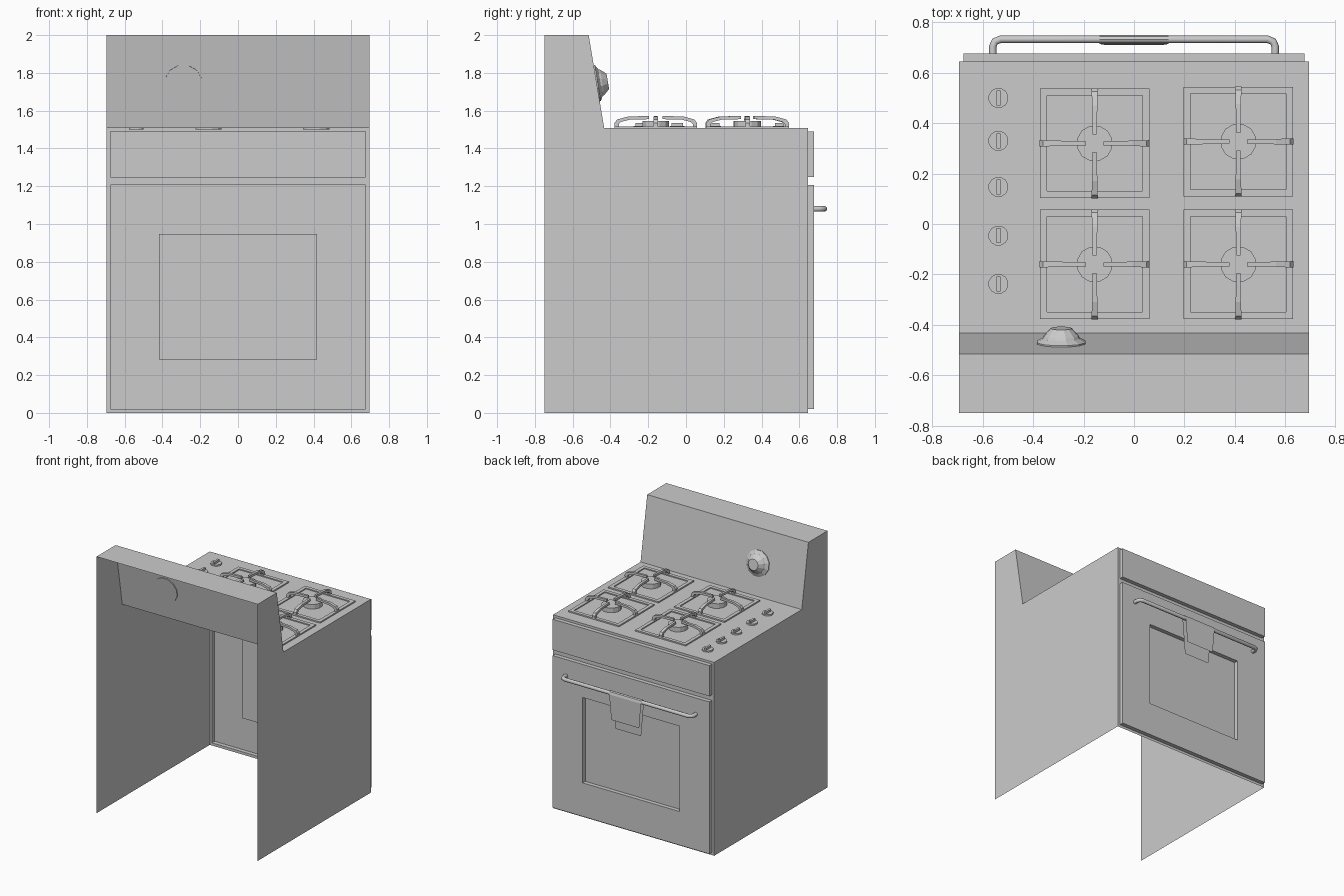
import bpy, bmesh
from math import pi, radians
from mathutils import Matrix, Vector

if "Cube" in bpy.data.objects:
    bpy.data.objects.remove(bpy.data.objects["Cube"])

TOP = 1.507          # cooktop height
FRONT = 0.645        # body front plane (door side faces +y)
PANEL = 0.677        # door / drawer face plane


def finish(name, bm, fix=True):
    bmesh.ops.remove_doubles(bm, verts=bm.verts, dist=0.0001)
    if fix:
        bmesh.ops.recalc_face_normals(bm, faces=bm.faces)
    me = bpy.data.meshes.new(name)
    bm.to_mesh(me)
    bm.free()
    ob = bpy.data.objects.new(name, me)
    bpy.context.collection.objects.link(ob)
    return ob


def loft(bm, rings, close=True, cap_end=True, cap_start=False):
    """Join successive point rings with quads."""
    rows = [[bm.verts.new(p) for p in r] for r in rings]
    n = len(rows[0])
    for a, b in zip(rows, rows[1:]):
        for i in range(n if close else n - 1):
            j = (i + 1) % n
            bm.faces.new((a[i], a[j], b[j], b[i]))
    if cap_end:
        bm.faces.new(rows[-1])
    if cap_start:
        bm.faces.new(rows[0][::-1])


def rect_xz(w, z0, z1, y):
    return [(w, y, z0), (-w, y, z0), (-w, y, z1), (w, y, z1)]


def square(cx, cy, h, z):
    return [(cx - h, cy - h, z), (cx + h, cy - h, z), (cx + h, cy + h, z), (cx - h, cy + h, z)]


def lathe(bm, profile, n, matrix, turn=0.0):
    """Faceted round solid from (radius, height) pairs."""
    rings = []
    for r, h in profile:
        rings.append([matrix @ (Matrix.Rotation(turn + 2 * pi * i / n, 3, 'Z') @ Vector((r, 0, 0))
                                + Vector((0, 0, h))) for i in range(n)])
    loft(bm, rings, cap_start=True)


# body shell: sides, cooktop and sloped backsplash, open at back and bottom
W = 0.695
bm = bmesh.new()
prof = [(-0.75, 0), (-0.75, 2), (-0.515, 2), (-0.433, TOP), (FRONT, TOP), (FRONT, 0)]
left = [bm.verts.new((-W, y, z)) for y, z in prof]
right = [bm.verts.new((W, y, z)) for y, z in prof]
bm.faces.new(left)
bm.faces.new(right[::-1])
for i in range(1, 4):
    bm.faces.new((left[i], right[i], right[i + 1], left[i + 1]))

# front wall: raised oven door with sunken window, raised drawer above
loft(bm, [rect_xz(W, 0, 1.228, FRONT), rect_xz(0.676, 0.021, 1.206, FRONT),
          rect_xz(0.676, 0.021, 1.206, PANEL), rect_xz(0.417, 0.283, 0.948, PANEL),
          rect_xz(0.417, 0.283, 0.948, FRONT)])
loft(bm, [rect_xz(W, 1.228, TOP, FRONT), rect_xz(0.676, 1.25, 1.489, FRONT),
          rect_xz(0.676, 1.25, 1.489, PANEL)])
finish("stove_body", bm)

# burners: tray rim, burner head and four curved grate arms
ARM = [(0.196, 1.51), (0.217, 1.51), (0.218, 1.535), (0.205, 1.553), (0.15, 1.568),
       (0.035, 1.573), (0.035, 1.555), (0.14, 1.552), (0.186, 1.54), (0.196, 1.528)]


def burner(label, cx, cy):
    bm = bmesh.new()
    loft(bm, [square(cx, cy, 0.2175, TOP), square(cx, cy, 0.2175, 1.517),
              square(cx, cy, 0.19, 1.517), square(cx, cy, 0.19, 1.509)])
    finish("burner_tray_" + label, bm)

    bm = bmesh.new()
    lathe(bm, [(0.072, 1.499), (0.072, 1.545)], 12,
          Matrix.Translation((cx, cy, 0)), pi / 12)
    finish("burner_head_" + label, bm)

    bm = bmesh.new()
    for k in range(4):
        m = Matrix.Translation((cx, cy, 0)) @ Matrix.Rotation(k * pi / 2, 4, 'Z')
        sides = [[m @ Vector((r, s * (0.007 + 0.025 * r), z)) for r, z in ARM] for s in (-1, 1)]
        loft(bm, sides, cap_start=True)
    finish("grate_" + label, bm)


burner("rear_left", -0.156, -0.16)
burner("front_left", -0.156, 0.32)
burner("rear_right", 0.414, -0.16)
burner("front_right", 0.414, 0.327)

# control knobs along one side of the cooktop
for i, y in enumerate((0.5, 0.33, 0.147, -0.046, -0.238)):
    bm = bmesh.new()
    lathe(bm, [(0.04, 1.5), (0.04, 1.518)], 12, Matrix.Translation((-0.538, y, 0)), pi / 12)
    bmesh.ops.create_cube(bm, size=1, matrix=Matrix.Translation((-0.538, y, 1.524))
                          @ Matrix.Diagonal((0.016, 0.06, 0.022, 1)))
    finish("control_knob_%d" % (i + 1), bm)

# timer dial standing out of the sloped backsplash
bm = bmesh.new()
tilt = Matrix.Translation((-0.289, -0.473, 1.745)) @ Matrix.Rotation(radians(-90 + 9.5), 4, 'X')
lathe(bm, [(0.1, -0.006), (0.1, 0.006), (0.075, 0.02), (0.07, 0.03), (0.042, 0.06)],
      12, tilt, pi / 12)
finish("timer_dial", bm)

# oven door handle: bent round bar
cu = bpy.data.curves.new("door_handle", 'CURVE')
cu.dimensions = '3D'
cu.bevel_depth = 0.015
cu.bevel_resolution = 2
cu.use_fill_caps = True
half = [(0.56, 0.672), (0.56, 0.705), (0.552, 0.724), (0.53, 0.733)]
path = [(-x, y) for x, y in half] + half[::-1]
sp = cu.splines.new('POLY')
sp.points.add(len(path) - 1)
for p, (x, y) in zip(sp.points, path):
    p.co = (x, y, 1.08, 1)
bpy.context.collection.objects.link(bpy.data.objects.new("door_handle", cu))

# towel: thin sheet folded over the handle, longer on the door side
bm = bmesh.new()
sheet = [(0.71, 0.80, 0.11), (0.714, 1.075, 0.137), (0.722, 1.095, 0.137),
         (0.733, 1.1, 0.137), (0.744, 1.095, 0.137), (0.75, 1.075, 0.137), (0.748, 0.88, 0.12)]
loft(bm, [[(-w, y, z), (w, y, z)] for y, z, w in sheet], close=False, cap_end=False)
finish("towel", bm)
